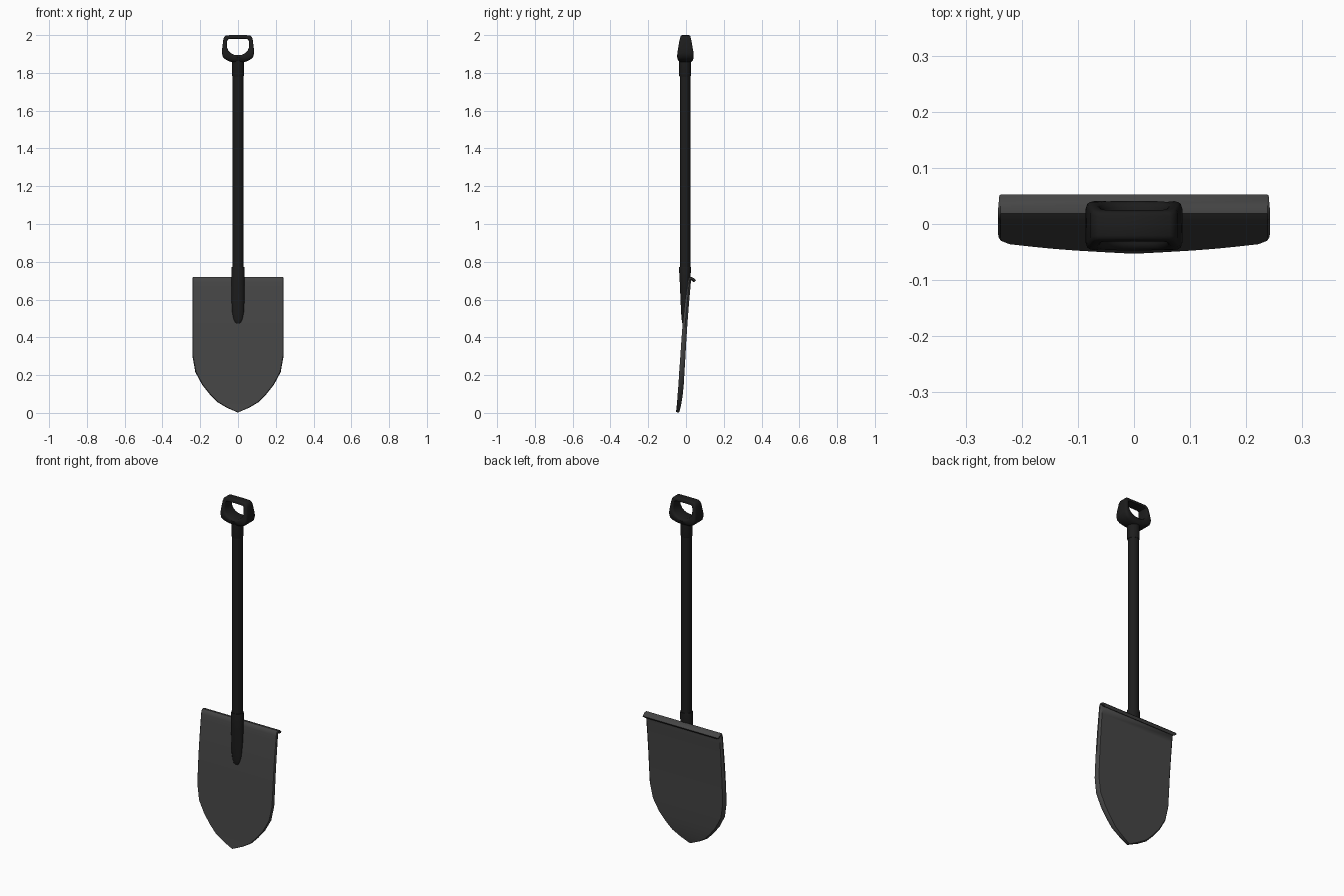
import bpy, math
from mathutils import Vector

if "Cube" in bpy.data.objects:
    bpy.data.objects.remove(bpy.data.objects["Cube"])

CY = -0.005  # shaft axis in y


def material(name, v):
    m = bpy.data.materials.new(name)
    m.diffuse_color = (v, v, v, 1)
    m.use_nodes = True
    m.node_tree.nodes["Principled BSDF"].inputs["Base Color"].default_value = m.diffuse_color
    return m


BLACK = material("black_plastic", 0.012)
STEEL = material("dark_steel", 0.06)


def loft(name, rings, mat, loop=False, angle=40):
    """Skin a series of equal-sized rings; capped unless it loops."""
    n, k = len(rings[0]), len(rings)
    verts = [v for r in rings for v in r]
    faces = []
    for i in range(k if loop else k - 1):
        a, b = i * n, (i + 1) % k * n
        faces += [(a + j, a + (j + 1) % n, b + (j + 1) % n, b + j) for j in range(n)]
    if not loop:
        faces += [tuple(range(n))[::-1], tuple(range((k - 1) * n, k * n))]
    me = bpy.data.meshes.new(name)
    me.from_pydata(verts, [], faces)
    me.materials.append(mat)
    ob = bpy.data.objects.new(name, me)
    bpy.context.collection.objects.link(ob)
    bpy.ops.object.select_all(action='DESELECT')
    ob.select_set(True)
    bpy.context.view_layer.objects.active = ob
    bpy.ops.object.mode_set(mode='EDIT')
    bpy.ops.mesh.select_all(action='SELECT')
    bpy.ops.mesh.normals_make_consistent(inside=False)
    bpy.ops.object.mode_set(mode='OBJECT')
    bpy.ops.object.shade_smooth_by_angle(angle=math.radians(angle))
    return ob


def ellipse(z, rx, ry, cy=CY, n=20):
    return [(rx * math.cos(t), cy + ry * math.sin(t), z)
            for t in (2 * math.pi * j / n for j in range(n))]


def interp(table, z):
    for (z0, a), (z1, b) in zip(table, table[1:]):
        if z <= z1:
            return a + (b - a) * max(0, (z - z0) / (z1 - z0))
    return table[-1][1]


# Blade: front-surface side path (y, z), half width, thickness; lip curls back at top
path = [(-.053, .004, .002, .017), (-.050, .03, .062, .021), (-.047, .06, .112, .024),
        (-.044, .10, .150, .027), (-.040, .15, .190, .028), (-.036, .217, .226, .028),
        (-.030, .30, .241, .027), (-.024, .39, .242, .026), (-.017, .48, .242, .025),
        (-.008, .57, .242, .023), (.003, .66, .242, .020), (.007, .695, .242, .019),
        (.011, .710, .242, .018), (.019, .719, .242, .018), (.030, .719, .242, .018),
        (.042, .713, .241, .017), (.053, .703, .240, .016)]
rings = []
for i, (y, z, w, t) in enumerate(path):
    p, q = path[max(i - 1, 0)], path[min(i + 1, len(path) - 1)]
    d = Vector((q[0] - p[0], q[1] - p[1])).normalized()
    back = Vector((d.y, -d.x)) * t          # front-to-back direction
    sec = [(max(w - .004, w * .9), 0), (w, .2), (w, .55), (max(w - .010, w * .5), 1)]
    pts = [(x, y + back.x * f, z + back.y * f) for x, f in sec]
    rings.append(pts + [(-x, b, c) for x, b, c in reversed(pts)])
loft("blade", rings, STEEL)

# Socket tapering into the blade face
loft("socket", [ellipse(z, rx, ry, cy) for z, rx, ry, cy in [
    (.472, .008, .006, -.012), (.480, .018, .009, -.012), (.497, .025, .012, -.011),
    (.530, .031, .016, -.010), (.600, .034, .021, -.008), (.690, .035, .027, -.006),
    (.765, .035, .032, CY), (.773, .033, .031, CY)]], BLACK)

# Shaft and upper collar
loft("shaft", [ellipse(z, .028, .028) for z in (.70, 1.80)], BLACK)
loft("collar", [ellipse(z, r, r) for z, r in
                [(1.782, .030), (1.788, .032), (1.85, .032), (1.885, .036)]], BLACK)

# D-shaped grip: matching outer and inner outlines (right half), mirrored
outer = [(0, 1.855), (.035, 1.857), (.062, 1.868), (.079, 1.882), (.086, 1.905),
         (.083, 1.935), (.078, 1.975), (.074, 1.990), (.064, 1.999), (0, 2.0)]
inner = [(0, 1.894), (.020, 1.896), (.038, 1.904), (.051, 1.918), (.058, 1.935),
         (.059, 1.950), (.057, 1.968), (.054, 1.976), (.048, 1.979), (0, 1.980)]
depth = [(1.855, .030), (1.868, .040), (1.885, .044), (1.905, .043), (1.97, .032), (2.0, .024)]


def mirrored(half):
    return half + [(-x, z) for x, z in half[-2:0:-1]]


rings = []
for o, i in zip(mirrored(outer), mirrored(inner)):
    half = []
    for f, s in [(0, .72), (.1, .92), (.25, 1), (.75, 1), (.92, .92), (1, .75)]:
        x, z = (a + (b - a) * f for a, b in zip(o, i))
        half.append((x, s * interp(depth, z), z))
    rings.append([(x, CY + .002 + y, z) for x, y, z in half]
                 + [(x, CY + .002 - y, z) for x, y, z in reversed(half)])
loft("grip", rings, BLACK, loop=True)
